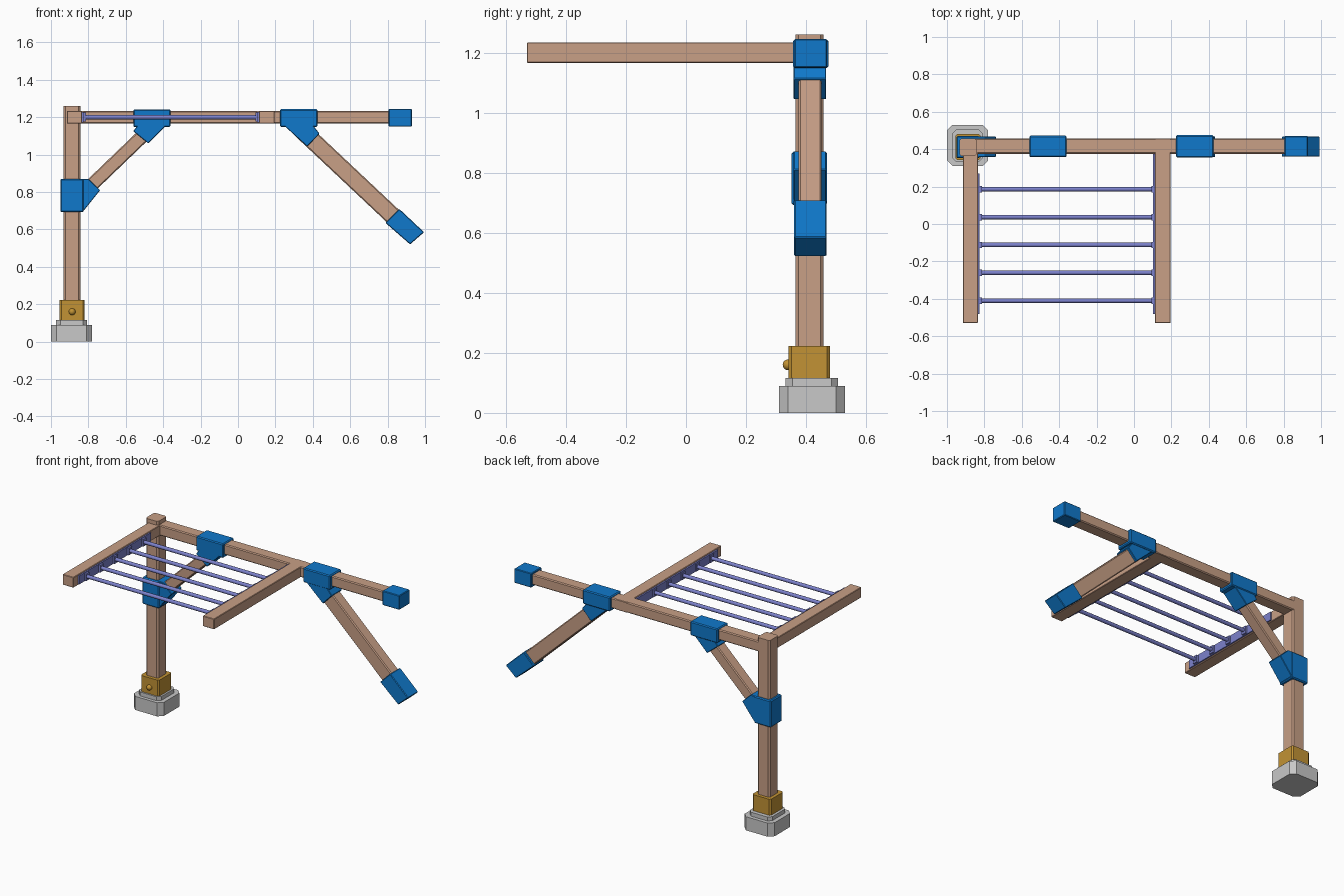
import bpy, bmesh
from mathutils import Vector

if "Cube" in bpy.data.objects:
    bpy.data.objects.remove(bpy.data.objects["Cube"], do_unlink=True)


def material(name, rgb):
    m = bpy.data.materials.new(name)
    m.use_nodes = True
    m.diffuse_color = (*rgb, 1)
    m.node_tree.nodes["Principled BSDF"].inputs["Base Color"].default_value = (*rgb, 1)
    return m


wood = material("tan_wood", (0.58, 0.35, 0.24))
blue = material("blue_plastic", (0.005, 0.19, 0.6))
gold = material("gold_metal", (0.54, 0.29, 0.035))
grey = material("light_grey_stone", (0.58, 0.58, 0.58))
violet = material("violet_metal", (0.2, 0.22, 0.6))


def finish(name, bm, mat):
    bmesh.ops.recalc_face_normals(bm, faces=bm.faces)
    mesh = bpy.data.meshes.new(name)
    bm.to_mesh(mesh)
    bm.free()
    mesh.materials.append(mat)
    ob = bpy.data.objects.new(name, mesh)
    bpy.context.collection.objects.link(ob)
    return ob


def bevel(bm, width, axis=None):
    """Chamfer all edges, or only those running along one axis."""
    edges = [e for e in bm.edges if axis is None or
             abs((e.verts[0].co - e.verts[1].co).normalized()[axis]) > 0.9]
    bmesh.ops.bevel(bm, geom=edges, offset=width, segments=1, affect='EDGES')


def box(name, xs, ys, zs, mat, chamfer=0, axis=None):
    bm = bmesh.new()
    bmesh.ops.create_cube(bm, size=1)
    for v in bm.verts:
        v.co = [(a + b) / 2 + (b - a) * c for (a, b), c in zip((xs, ys, zs), v.co)]
    if chamfer:
        bevel(bm, chamfer, axis)
    return finish(name, bm, mat)


def prism(name, outline, ys, mat, chamfer=0):
    """Extrude an x-z outline along y."""
    bm = bmesh.new()
    face = bm.faces.new([bm.verts.new((x, ys[0], z)) for x, z in outline])
    new = bmesh.ops.extrude_face_region(bm, geom=[face])["geom"]
    bmesh.ops.translate(bm, vec=(0, ys[1] - ys[0], 0),
                        verts=[g for g in new if isinstance(g, bmesh.types.BMVert)])
    if chamfer:
        bevel(bm, chamfer)
    return finish(name, bm, mat)


def brace(name, start, end, width, ys):
    a, b = Vector(start), Vector(end)
    d = (b - a).normalized()
    n = Vector((-d.y, d.x)) * width / 2
    prism(name, [a + n, b + n, b - n, a - n], ys, wood, 0.006)


# Stepped footing, metal shoe and its bolt
box("footing", (-1, -0.78), (0.31, 0.53), (0, 0.09), grey, 0.03, 2)
box("footing_step", (-0.972, -0.808), (0.332, 0.506), (0.08, 0.116), grey, 0.022, 2)
box("post_shoe", (-0.955, -0.82), (0.342, 0.48), (0.11, 0.222), gold, 0.01, 2)
bm = bmesh.new()
bmesh.ops.create_uvsphere(bm, u_segments=16, v_segments=10, radius=0.018)
bmesh.ops.translate(bm, verts=bm.verts, vec=(-0.887, 0.34, 0.16))
bolt = finish("shoe_bolt", bm, gold)
for p in bolt.data.polygons:
    p.use_smooth = True

# Post, back beam and the two forward arms
box("post", (-0.933, -0.842), (0.364, 0.458), (0.11, 1.26), wood, 0.01, 2)
BEAM_Z = (1.165, 1.234)
box("back_beam", (-0.85, 0.92), (0.375, 0.457), BEAM_Z, wood, 0.006, 0)
box("right_arm", (-0.915, -0.835), (-0.53, 0.455), BEAM_Z, wood, 0.003)
box("left_arm", (0.112, 0.196), (-0.53, 0.457), BEAM_Z, wood, 0.003)

# Diagonal braces
brace("post_brace", (-0.86, 0.763), (-0.45, 1.157), 0.072, (0.375, 0.452))
brace("hanging_brace", (0.33, 1.14), (0.87, 0.632), 0.093, (0.375, 0.452))

# Connector sleeves and caps
SLEEVE_Y = (0.358, 0.467)
box("post_sleeve", (-0.95, -0.825), (0.352, 0.47), (0.692, 0.87), blue, 0.006)
prism("post_sleeve_socket", [(-0.85, 0.87), (-0.8, 0.87), (-0.737, 0.81),
                             (-0.825, 0.7), (-0.85, 0.7)], SLEEVE_Y, blue, 0.003)
box("right_beam_sleeve", (-0.56, -0.36), (0.358, 0.472), (1.148, 1.242), blue, 0.006)
prism("right_beam_socket", [(-0.56, 1.125), (-0.48, 1.06), (-0.385, 1.155),
                            (-0.53, 1.165)], SLEEVE_Y, blue, 0.003)
box("left_beam_sleeve", (0.225, 0.425), (0.356, 0.475), (1.148, 1.243), blue, 0.006)
prism("left_beam_socket", [(0.235, 1.165), (0.37, 1.043), (0.436, 1.112),
                           (0.395, 1.165)], SLEEVE_Y, blue, 0.003)
box("beam_end_cap", (0.805, 0.93), (0.36, 0.47), (1.15, 1.245), blue, 0.004)
prism("brace_end_cap", [(0.862, 0.71), (0.788, 0.635), (0.92, 0.52),
                        (0.995, 0.585)], (0.36, 0.468), blue, 0.004)

# Mounting plates on the inner arm faces
box("right_rung_plate", (-0.837, -0.826), (-0.48, 0.27), (1.172, 1.228), violet)
box("left_rung_plate", (0.102, 0.114), (-0.48, 0.375), (1.172, 1.228), violet)

# Rungs with a bracket at each end
for i in range(5):
    y = 0.186 - 0.149 * i
    bm = bmesh.new()
    bmesh.ops.create_cone(bm, cap_ends=True, segments=12, radius1=0.012,
                          radius2=0.012, depth=0.94)
    for v in bm.verts:
        v.co = (v.co.z - 0.36, v.co.x + y, v.co.y + 1.2)
    rung = finish(f"rung_{i + 1}", bm, violet)
    for p in rung.data.polygons:
        p.use_smooth = len(p.vertices) == 4
    for side, xs in (("right", (-0.828, -0.814)), ("left", (0.094, 0.106))):
        box(f"{side}_rung_bracket_{i + 1}", xs, (y - 0.017, y + 0.017), (1.176, 1.224), violet)
